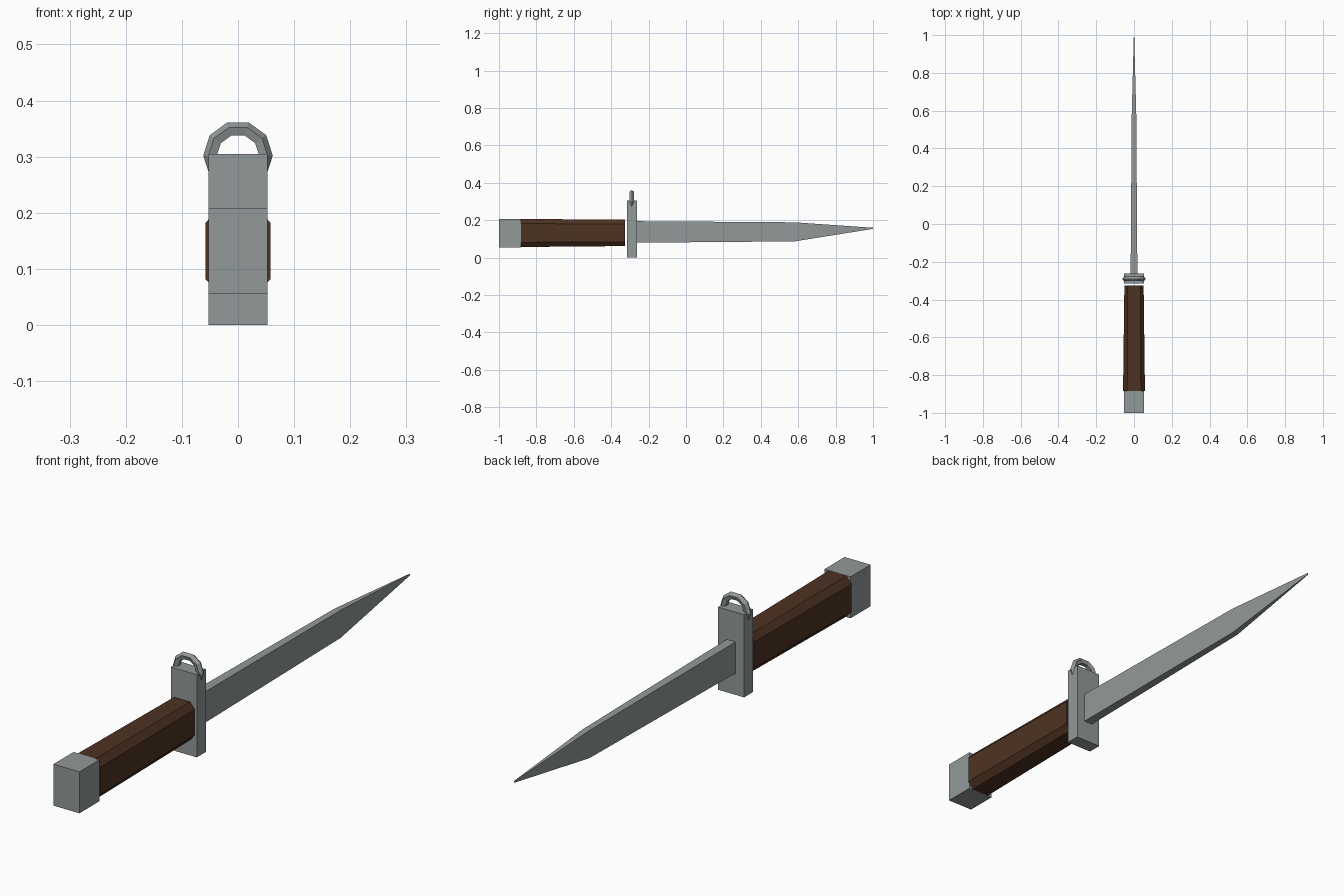
import bpy, bmesh
from math import pi
from mathutils import Matrix

cube = bpy.data.objects.get("Cube")
if cube:
    bpy.data.objects.remove(cube, do_unlink=True)


def material(name, rgb):
    mat = bpy.data.materials.new(name)
    mat.use_nodes = True
    mat.diffuse_color = (*rgb, 1)
    bsdf = mat.node_tree.nodes["Principled BSDF"]
    bsdf.inputs["Base Color"].default_value = (*rgb, 1)
    bsdf.inputs["Roughness"].default_value = 0.6
    return mat


steel = material("grey steel", (0.29, 0.315, 0.32))
wood = material("brown wood", (0.075, 0.032, 0.015))


def loft(name, sections, mat):
    """Join matching cross-sections, each given as (y, [(x, z), ...])."""
    bm = bmesh.new()
    rings = [[bm.verts.new((x, y, z)) for x, z in pts] for y, pts in sections]
    count = len(rings[0])
    for a, b in zip(rings, rings[1:]):
        for i in range(count):
            j = (i + 1) % count
            bm.faces.new((a[i], a[j], b[j], b[i]))
    bm.faces.new(rings[0])
    bm.faces.new(rings[-1])
    bmesh.ops.recalc_face_normals(bm, faces=bm.faces)
    mesh = bpy.data.meshes.new(name)
    bm.to_mesh(mesh)
    bm.free()
    mesh.materials.append(mat)
    obj = bpy.data.objects.new(name, mesh)
    bpy.context.collection.objects.link(obj)
    return obj


def rect(half, low, high):
    return [(-half, low), (half, low), (half, high), (-half, high)]


def octagon(half, low, high, cut_x, cut_z):
    right = [(half - cut_x, low), (half, low + cut_z),
             (half, high - cut_z), (half - cut_x, high)]
    return right + [(-x, z) for x, z in reversed(right)]


# Pommel and crossguard blocks
loft("pommel", [(y, rect(0.053, 0.055, 0.208)) for y in (-1, -0.883)], steel)
loft("crossguard", [(y, rect(0.053, 0, 0.305)) for y in (-0.316, -0.263)], steel)

# Faceted wooden grip, slightly slimmer toward the guard
loft("grip", [(-0.883, octagon(0.058, 0.057, 0.207, 0.022, 0.025)),
              (-0.326, octagon(0.051, 0.062, 0.203, 0.018, 0.023))], wood)

# Blade tapering to a point
loft("blade", [(-0.27, rect(0.018, 0.080, 0.195)),
               (0.58, rect(0.012, 0.087, 0.189)),
               (1.0, rect(0.001, 0.154, 0.160))], steel)

# Muzzle ring, its lower half buried in the guard
SIDES, TUBE = 10, 5
bm = bmesh.new()
section = bmesh.ops.create_circle(bm, segments=TUBE, radius=0.0134)["verts"]
bmesh.ops.rotate(bm, verts=section, matrix=Matrix.Rotation(-pi / 2, 3, "Z"))
bmesh.ops.translate(bm, verts=section, vec=(0.0486, 0, 0))
bmesh.ops.spin(bm, geom=bm.verts[:] + bm.edges[:], cent=(0, 0, 0),
               axis=(0, 1, 0), angle=2 * pi, steps=SIDES, use_merge=True)
bmesh.ops.remove_doubles(bm, verts=bm.verts, dist=0.0005)
bmesh.ops.translate(bm, verts=bm.verts, vec=(0, -0.29, 0.302))
bmesh.ops.recalc_face_normals(bm, faces=bm.faces)
ring_mesh = bpy.data.meshes.new("muzzle_ring")
bm.to_mesh(ring_mesh)
bm.free()
ring_mesh.materials.append(steel)
bpy.context.collection.objects.link(bpy.data.objects.new("muzzle_ring", ring_mesh))
